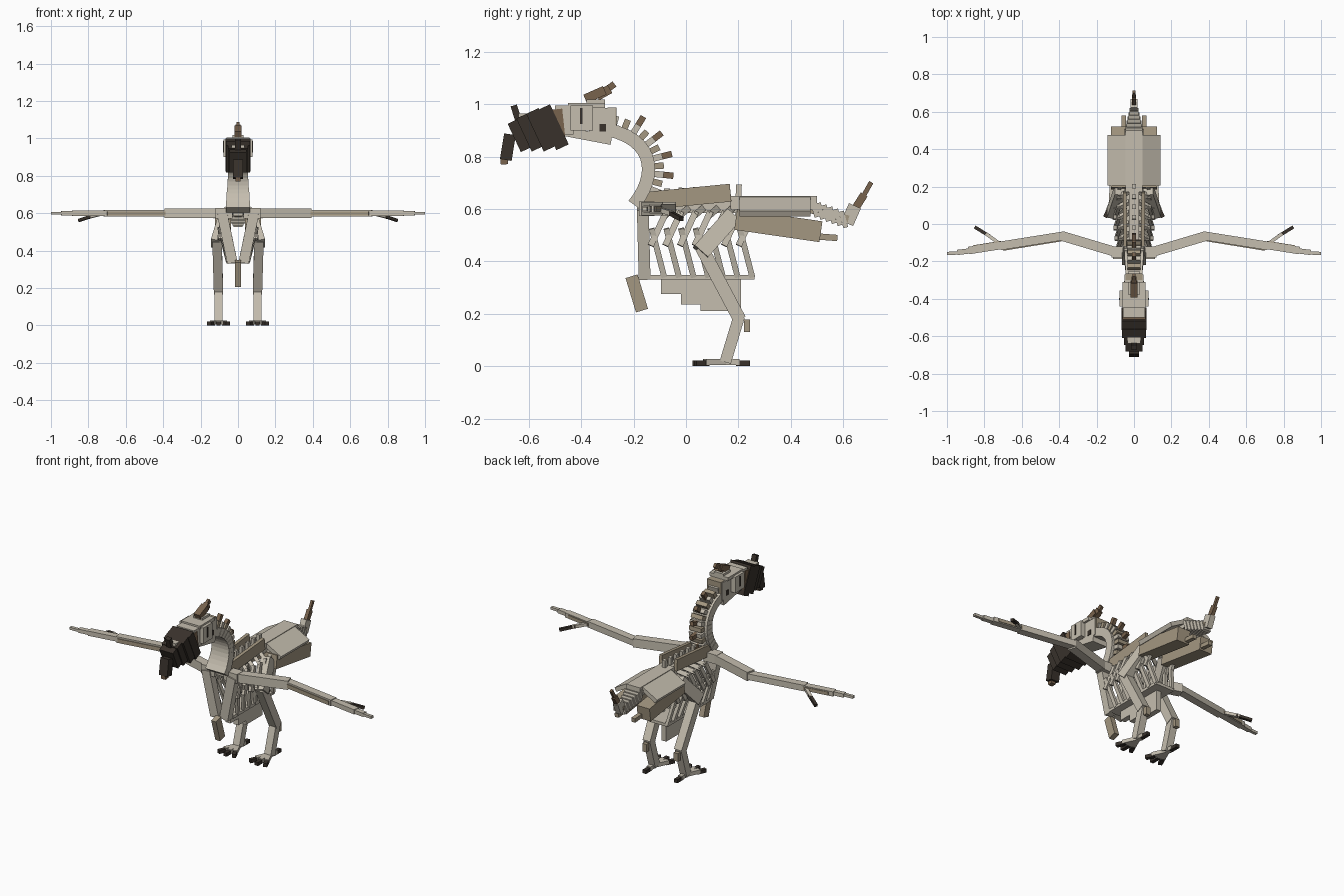
import bpy, bmesh, math
from mathutils import Vector, Matrix


def material(name, r, g, b):
    m = bpy.data.materials.new(name)
    m.diffuse_color = (r, g, b, 1)
    return m


BONE = material("pale_bone", 0.56, 0.515, 0.43)
TAN = material("tan_bone", 0.37, 0.31, 0.22)
BROWN = material("brown_horn", 0.19, 0.125, 0.075)
DARK = material("dark_horn", 0.04, 0.031, 0.024)


def beam(name, p, q, wide, thick, mat=BONE, side=(1, 0, 0), taper=1.0):
    """Box running from p to q; wide is measured along side."""
    p, q = Vector(p), Vector(q)
    d = (q - p).normalized()
    s = Vector(side)
    s = (s - d * s.dot(d)).normalized()
    t = d.cross(s)
    bm = bmesh.new()
    bmesh.ops.create_cube(bm, size=1)
    for v in bm.verts:
        k = taper if v.co.z > 0 else 1
        v.co = (p + d * ((v.co.z + 0.5) * (q - p).length)
                + s * v.co.x * wide * k + t * v.co.y * thick * k)
    bmesh.ops.recalc_face_normals(bm, faces=bm.faces)
    me = bpy.data.meshes.new(name)
    bm.to_mesh(me)
    bm.free()
    me.materials.append(mat)
    ob = bpy.data.objects.new(name, me)
    bpy.context.collection.objects.link(ob)
    return ob


def bar(name, a, b, wide, thick, mat=BONE, x=0.0, taper=1.0):
    """Beam in a plane of constant x, ends given as (y, z)."""
    return beam(name, (x, *a), (x, *b), wide, thick, mat, taper=taper)


def block(name, x, y, z, mat=BONE):
    """Upright box from (min, max) ranges."""
    zc = (z[0] + z[1]) / 2
    xc = (x[0] + x[1]) / 2
    return beam(name, (xc, y[0], zc), (xc, y[1], zc), x[1] - x[0], z[1] - z[0], mat)


# Skull
block("skull_rear", (-0.05, 0.05), (-0.37, -0.27), (0.88, 0.985))
block("skull_middle", (-0.078, 0.078), (-0.44, -0.355), (0.90, 0.995))
block("skull_front", (-0.058, 0.058), (-0.50, -0.43), (0.885, 0.995))
block("skull_cap", (-0.062, 0.062), (-0.45, -0.31), (0.985, 1.005))
block("skull_crown", (-0.03, 0.03), (-0.38, -0.31), (1.0, 1.018))
block("neck_joint", (-0.045, 0.045), (-0.30, -0.265), (0.92, 0.988), TAN)
bar("jaw", (-0.46, 0.895), (-0.285, 0.862), 0.10, 0.035)
for s in (-1, 1):
    block("eye_slot", sorted((s * 0.072, s * 0.0815)), (-0.405, -0.395), (0.925, 0.985), DARK)
    block("ear_hole", sorted((s * 0.044, s * 0.053)), (-0.33, -0.305), (0.895, 0.925), DARK)
bar("crest_base", (-0.385, 1.02), (-0.31, 1.053), 0.04, 0.035, BROWN)
bar("crest_middle", (-0.34, 1.03), (-0.29, 1.058), 0.028, 0.035, BROWN)
bar("crest_tip", (-0.31, 1.05), (-0.273, 1.077), 0.016, 0.025, BROWN)

# Beak slabs, from the face to the hooked tip
bar("beak_collar", (-0.50, 0.98), (-0.485, 0.84), 0.125, 0.055, BROWN)
for i, (y, z, ln, w) in enumerate([(-0.507, 0.912, 0.17, 0.135), (-0.553, 0.902, 0.16, 0.13),
                                   (-0.595, 0.893, 0.14, 0.105), (-0.632, 0.882, 0.12, 0.09)]):
    dy, dz = 0.42 * ln / 2, -0.9 * ln / 2
    bar(f"beak_slab_{i + 1}", (y - dy, z - dz), (y + dy, z + dz), w, 0.052, DARK)
bar("beak_hook", (-0.672, 0.885), (-0.688, 0.787), 0.055, 0.045, DARK)
bar("beak_tip", (-0.695, 0.795), (-0.693, 0.77), 0.028, 0.028, BROWN)
bar("beak_ridge", (-0.658, 0.995), (-0.635, 0.925), 0.03, 0.025, DARK)
block("nostril_bridge", (-0.035, 0.035), (-0.64, -0.55), (0.925, 0.965))

# Neck: vertebrae along a smooth arc
pts = [Vector(c) for c in ((-0.30, 0.915), (-0.10, 0.875), (-0.10, 0.72), (-0.185, 0.615))]
N = 13


def arc(t):
    u = 1 - t
    return (pts[0] * u**3 + pts[1] * 3 * u * u * t + pts[2] * 3 * u * t * t + pts[3] * t**3)


for i in range(N):
    a, b = arc(i / N), arc((i + 1) / N)
    d = (b - a).normalized()
    out = Vector((-d.y, d.x))
    mid = (a + b) / 2
    w = 0.09 + 0.04 * i / N
    bar("neck_core", a - d * 0.007 - out * 0.012, b + d * 0.007 - out * 0.012, w, 0.05)
    bar("neck_vertebra", mid - d * 0.012 + out * 0.02, mid + d * 0.012 + out * 0.02,
        w * 0.72, 0.055, TAN if i % 2 else BONE)
    if i % 2 == 0 and 0 < i < 12:
        bar("neck_spine", mid + out * 0.035, mid + out * 0.085, 0.022, 0.024, BROWN)

# Back
block("backbone", (-0.028, 0.028), (-0.17, 0.21), (0.585, 0.645))
for i in range(7):
    y = -0.13 + i * 0.055
    bar("back_spine", (y, 0.63), (y + 0.002, 0.675 + 0.003 * i), 0.02, 0.022)
block("pelvis_ridge", (-0.045, 0.045), (0.17, 0.50), (0.595, 0.65))
block("breastbone_plate", (-0.062, 0.062), (-0.135, 0.262), (0.33, 0.347))
for y0, z0, z1 in ((-0.095, 0.275, 0.335), (-0.02, 0.235, 0.28), (0.055, 0.21, 0.24)):
    block("keel", (-0.016, 0.016), (y0, 0.21), (z0, z1))
bar("wishbone_tip", (-0.208, 0.343), (-0.168, 0.212), 0.032, 0.048, TAN)

# Tail
for i in range(6):
    y, z = 0.49 + i * 0.022, 0.603 - i * 0.008
    bar("tail_vertebra", (y - 0.007, z + 0.028), (y + 0.01, z - 0.034), 0.10 - i * 0.01, 0.019)
bar("tail_core", (0.47, 0.60), (0.62, 0.56), 0.04, 0.03, TAN)
bar("tail_block", (0.615, 0.545), (0.645, 0.612), 0.035, 0.05)
bar("tail_spike", (0.645, 0.60), (0.68, 0.655), 0.022, 0.03, BROWN)
bar("tail_spike_tip", (0.675, 0.645), (0.707, 0.702), 0.014, 0.018, BROWN)

# Paired parts
for s in (-1, 1):
    X = lambda x, y, z: (s * x, y, z)
    # Shoulder blade and chest struts
    beam("shoulder_blade", X(0.045, -0.18, 0.628), X(0.05, 0.17, 0.662), 0.02, 0.068, TAN)
    beam("coracoid", X(0.085, -0.165, 0.60), X(0.03, -0.158, 0.335), 0.055, 0.045)
    # Pelvis roof and lower blades
    beam("pelvis_roof", X(0.085, 0.205, 0.61), X(0.085, 0.475, 0.61), 0.115, 0.025, BONE,
         side=(s * 0.09, 0, -0.05))
    beam("pelvis_blade", X(0.08, 0.19, 0.56), X(0.08, 0.515, 0.513), 0.085, 0.08, TAN)
    beam("pelvis_point", X(0.055, 0.50, 0.495), X(0.055, 0.578, 0.489), 0.025, 0.024, TAN)
    # Ribs
    for i in range(7):
        y = -0.135 + i * 0.056
        r = 0.088 + 0.014 * math.sin(i * math.pi / 6)
        beam("rib_top", X(0.025, y + 0.085, 0.60), X(r * 0.85, y + 0.055, 0.575), 0.02, 0.025)
        beam("rib_upper", X(r * 0.8, y + 0.06, 0.59), X(r, y, 0.46), 0.018, 0.024)
        beam("rib_lower", X(r, y + 0.004, 0.525), X(0.055, y + 0.052, 0.34), 0.018, 0.022)
    # Leg
    beam("thigh", X(0.075, 0.18, 0.575), X(0.118, 0.055, 0.435), 0.055, 0.068)
    beam("shin", X(0.112, 0.058, 0.455), X(0.104, 0.205, 0.178), 0.05, 0.05)
    beam("ankle_bone", X(0.104, 0.203, 0.19), X(0.104, 0.15, 0.015), 0.044, 0.044)
    block("heel_knob", sorted((s * 0.09, s * 0.118)), (0.222, 0.245), (0.13, 0.178), TAN)
    # Toes and claws
    for ang in (-24, 0, 24, 180):
        a = math.radians(ang)
        dx, dy = math.sin(a), -math.cos(a)
        m = 0.085 if ang != 180 else 0.055
        e = m + 0.04
        p = lambda k, z: (s * 0.104 + dx * k, 0.15 + dy * k, z)
        beam("toe", p(0, 0.016), p(m, 0.016), 0.026, 0.022)
        beam("claw", p(m - 0.015, 0.011), p(e, 0.011), 0.022, 0.021, DARK)
    # Wing, from shoulder to finger tip
    up = (0, 0, 1)
    beam("shoulder", X(0.03, -0.15, 0.60), X(0.12, -0.15, 0.60), 0.055, 0.06, side=up)
    beam("upper_wing", X(0.09, -0.152, 0.60), X(0.385, -0.064, 0.60), 0.052, 0.052, side=up)
    beam("forearm", X(0.37, -0.062, 0.60), X(0.715, -0.117, 0.60), 0.036, 0.046, side=up)
    beam("forearm_strut", X(0.39, -0.085, 0.598), X(0.70, -0.135, 0.598), 0.022, 0.016, TAN, side=up)
    beam("hand", X(0.70, -0.113, 0.60), X(0.885, -0.142, 0.60), 0.028, 0.04, side=up)
    beam("hand_strut", X(0.71, -0.096, 0.60), X(0.86, -0.12, 0.60), 0.018, 0.012, TAN, side=up)
    beam("finger", X(0.87, -0.143, 0.60), X(0.945, -0.152, 0.60), 0.022, 0.028, side=up)
    beam("finger_tip", X(0.93, -0.154, 0.60), X(1.0, -0.158, 0.60), 0.015, 0.018, side=up)
    beam("thumb", X(0.725, -0.10, 0.598), X(0.79, -0.053, 0.582), 0.018, 0.018, side=up)
    beam("thumb_claw", X(0.775, -0.063, 0.586), X(0.85, -0.017, 0.562), 0.016, 0.018, DARK, side=up)
